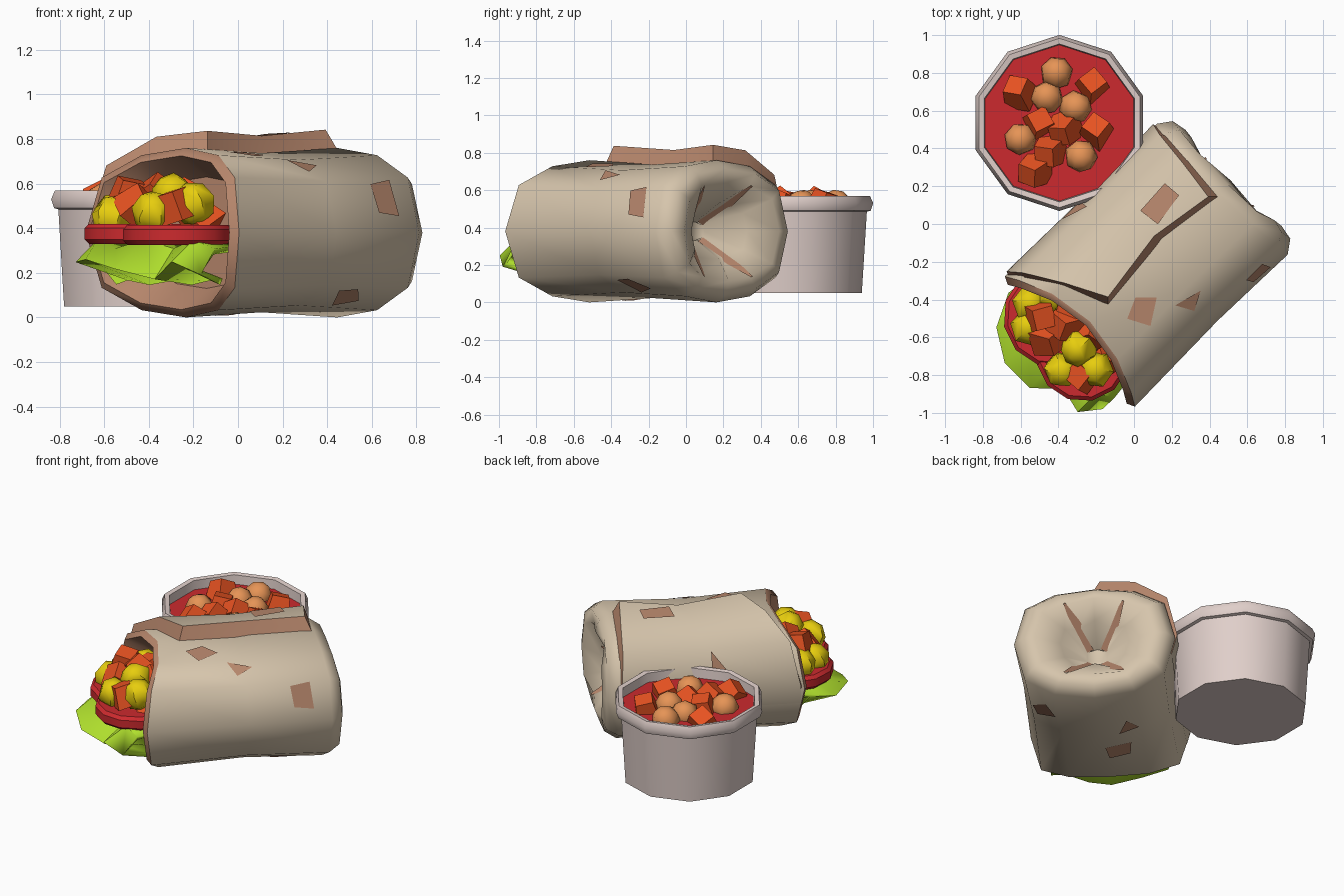
import bpy, bmesh, math, random
from mathutils import Vector, Matrix

if "Cube" in bpy.data.objects:
    bpy.data.objects.remove(bpy.data.objects["Cube"])
random.seed(4)


def mat(name, *rgb):
    m = bpy.data.materials.new(name)
    lin = [((c / 255 + 0.055) / 1.055) ** 2.4 for c in rgb]
    m.diffuse_color = (*lin, 1)
    m.use_nodes = True
    m.node_tree.nodes["Principled BSDF"].inputs["Base Color"].default_value = m.diffuse_color
    return m


TORT = mat("tortilla", 214, 197, 172)
BROWN = mat("toasted brown", 186, 137, 110)
CUP = mat("cup grey pink", 224, 207, 202)
RED = mat("tomato red", 204, 42, 46)
GREEN = mat("lettuce green", 178, 226, 46)
YELLOW = mat("corn yellow", 234, 208, 14)
ORANGE = mat("pepper orange", 236, 84, 34)
TAN = mat("bean tan", 230, 148, 86)


def build(name, verts, faces, mats, idx=None, angle=40):
    me = bpy.data.meshes.new(name)
    me.from_pydata([tuple(v) for v in verts], [], faces)
    for m in mats:
        me.materials.append(m)
    if idx:
        for p, i in zip(me.polygons, idx):
            p.material_index = i
    bm = bmesh.new()
    bm.from_mesh(me)
    bmesh.ops.recalc_face_normals(bm, faces=bm.faces)
    bm.to_mesh(me)
    bm.free()
    ob = bpy.data.objects.new(name, me)
    bpy.context.collection.objects.link(ob)
    bpy.ops.object.select_all(action='DESELECT')
    ob.select_set(True)
    bpy.context.view_layer.objects.active = ob
    if angle:
        bpy.ops.object.shade_smooth_by_angle(angle=math.radians(angle))
    return ob


def loft(rings):
    n = len(rings[0])
    verts = [v for r in rings for v in r]
    faces = [(k * n + i, k * n + (i + 1) % n, (k + 1) * n + (i + 1) % n, (k + 1) * n + i)
             for k in range(len(rings) - 1) for i in range(n)]
    faces += [tuple(range(n))[::-1], tuple(range((len(rings) - 1) * n, len(rings) * n))]
    return verts, faces


# Wrap frame: u runs along the roll to the closed end, v across it
def W(u, v, z):
    return Vector(((u - v) * math.sqrt(.5), (u + v) * math.sqrt(.5), z))


def ring_pt(ring, deg):
    u, bow, hv, hz, fold = ring
    c, s = math.cos(math.radians(deg)), math.sin(math.radians(deg))
    if round(deg) % 360 in (60, 120, 240, 300):
        u -= fold
    return Vector((u + bow * c * c, -.2 + hv * c, .38 + math.copysign(abs(s) ** .62, s) * hz))


OPEN, MID, CLOSED = (-.53, -.15, .487, .38, 0), (-.05, 0, .475, .357, 0), (.43, .03, .49, .38, 0)
RINGS = [(-.40, -.08, .34, .25, 0), (-.47, -.1, .38, .285, 0), (-.56, -.14, .445, .345, 0),
         OPEN, MID, CLOSED, (.50, .03, .44, .335, .0), (.525, .02, .36, .265, .03),
         (.45, 0, .21, .15, .08), (.27, 0, .07, .05, .02)]


def surf(u, deg, off=0.0):
    """Point on the faceted roll, pushed outwards by off."""
    a = math.floor(deg / 30) * 30
    f = (deg - a) / 30
    o, m, c = [ring_pt(r, a).lerp(ring_pt(r, a + 30), f) for r in (OPEN, MID, CLOSED)]
    p, q = (o, m) if u < m.x else (m, c)
    r = p.lerp(q, (u - p.x) / (q.x - p.x))
    e = ring_pt(MID, a + 30) - ring_pt(MID, a)
    n = Vector((0, e.z, -e.y)).normalized()
    r += n * off
    return W(u, r.y, r.z)


# Tortilla roll with hollow open end and tucked closed end
v, f = loft([[W(*ring_pt(r, 30 * i)) for i in range(12)] for r in RINGS])
idx = [1 if i < 36 else 0 for i in range(len(f))]
idx[-2] = 1
build("tortilla_roll", v, f, [TORT, BROWN], idx, 55)

# Brown fold slits in the closed end
for k, deg in enumerate((60, 120, 240, 300)):
    left, right = [], []
    for r, w in zip(RINGS[7:], (.006, .036, .03)):
        p = ring_pt(r, deg)
        t = Vector((0, -math.sin(math.radians(deg)), math.cos(math.radians(deg)))) * w
        p.x += .018
        left.append(W(*(p + t)))
        right.append(W(*(p - t)))
    build(f"fold_slit_{k}", left + right, [(i, i + 1, i + 4, i + 3) for i in range(2)], [BROWN])

# Overlapping flap with brown skirt: (angle, lift, start u, end u)
COLS = [(-12, .004, -.66, .44), (3, .02, -.655, .445), (32, .055, -.60, .43), (62, .085, -.48, .41)]
verts, faces, idx = [], [], []
for deg, lift, u0, u1 in COLS:
    for t in (0, .5, 1):
        verts.append(surf(u0 + (u1 - u0) * t, deg, lift))
for u, d in ((-.37, 87), (.03, 80), (.38, 87)):
    verts.append(surf(u, d, 0) + Vector((0, 0, .088 - .004 * (d == 80))))
for c in range(4):
    for r in range(2):
        a = c * 3 + r
        faces.append((a, a + 1, a + 4, a + 3))
        idx.append(0)
border = [0, 3, 6, 9, 12, 13, 14, 11, 8, 5, 2]
low = [surf(u0 - .01, d, -.01) for d, l, u0, u1 in COLS]
low += [surf(-.40, 91, -.01), surf(.05, 85, -.01), surf(.42, 92, -.01)]
low += [surf(min(u1 + .03, .45), d, -.01) for d, l, u0, u1 in COLS[::-1]]
base = len(verts)
verts += low
for i in range(len(border) - 1):
    faces.append((border[i], border[i + 1], base + i + 1, base + i))
    idx.append(1)
build("tortilla_flap", verts, faces, [TORT, BROWN], idx, 52)

# Toasted patches: centre (u, angle), then corner offsets
QUAD = [(-.10, -9), (.0, -12), (.09, 3), (-.03, 11)]
TRAP = [(-.07, -9), (.05, -11), (.07, 9), (-.05, 7)]
TRI = [(-.07, -7), (.08, 0), (-.02, 9)]
for k, (u, d, shape) in enumerate([(-.29, 109, [(-.09, -3), (.02, -9), (.10, 1), (-.03, 11)]), (-.08, 130, TRI),
                                   (.28, 162, TRAP), (.16, 225, QUAD), (-.25, 282, TRAP), (0, 290, TRI)]):
    build(f"toasted_patch_{k}", [surf(u + a, d + b, .006) for a, b in shape],
          [tuple(range(len(shape)))], [BROWN], angle=0)

# Patches on the flap, placed inside a flap face: (corner indices, offsets, lift)
for k, (corners, shape, lift) in enumerate([
        ((10, 11, 14, 13), [(.24, .05), (.68, .0), (.70, .50), (.20, .75)], (0, 0, .009)),
        ((3, 4, 7, 6), [(.72, .25), (.97, .2), (.95, .95)], (-.008, .008, .004))]):
    q = [verts[i] for i in corners]
    build(f"flap_patch_{k}", [q[0].lerp(q[1], s).lerp(q[3].lerp(q[2], s), t) + Vector(lift) for s, t in shape],
          [tuple(range(len(shape)))], [BROWN], angle=0)


# Tomato slices
def disc(cx, cy, prof, n, phase=0.0):
    return [[Vector((cx + r * math.cos(2 * math.pi * i / n + phase), cy + r * math.sin(2 * math.pi * i / n + phase), z))
             for i in range(n)] for r, z in prof]


for k, (x, y, r, z) in enumerate([(-.425, -.49, .268, .33), (-.27, -.69, .25, .325)]):
    v, f = loft(disc(x, y, [(r - .02, z), (r, z + .02), (r, z + .07), (r - .02, z + .09)], 12, .2))
    build(f"tomato_slice_{k}", v, f, [RED])

# Lettuce leaf: wavy outer edge (u, v, z), folded back under
EDGE = [(-.72, .20, .29), (-.89, .12, .25), (-.99, -.04, .26), (-.99, -.22, .22),
        (-.87, -.35, .18), (-.90, -.49, .25), (-.80, -.57, .20)]
rows = [[W(-.45, b * .9 - .03, .32) for a, b, c in EDGE],
        [W(a * .5 - .32, b, .335 if i % 2 else .295) for i, (a, b, c) in enumerate(EDGE)],
        [W(*e) for e in EDGE],
        [W(-.64, b * .85 - .05, .18 if i % 2 else .16) for i, (a, b, c) in enumerate(EDGE)]]
leaf = build("lettuce_leaf", [p for r in rows for p in r],
             [(r * 7 + i, r * 7 + i + 1, r * 7 + i + 8, r * 7 + i + 7) for r in range(3) for i in range(6)], [GREEN])
sol = leaf.modifiers.new("thickness", 'SOLIDIFY')
sol.thickness = .03
sol.offset = 0


# Chunks of vegetables
def chunk(name, loc, m, size, sides, ball):
    bm = bmesh.new()
    if ball:
        bmesh.ops.create_uvsphere(bm, u_segments=sides, v_segments=sides - 2, radius=size)
    else:
        bmesh.ops.create_cone(bm, cap_ends=True, segments=4, radius1=size * .78, radius2=size * .58, depth=size)
    R = Matrix.Rotation(random.uniform(0, 6), 4, 'Z') @ Matrix.Rotation(random.uniform(.2, .9), 4, 'X')
    bmesh.ops.transform(bm, matrix=Matrix.Translation(loc) @ R, verts=bm.verts)
    v = [p.co.copy() for p in bm.verts]
    f = [[p.index for p in q.verts] for q in bm.faces]
    bm.free()
    build(name, v, f, [m], angle=50)


for k, p in enumerate([(-.55, -.42, .46), (-.56, -.55, .45), (-.38, -.77, .47), (-.29, -.66, .55), (-.20, -.77, .51),
                       (-.42, -.38, .5)]):
    chunk(f"corn_{k}", p, YELLOW, .10, 6, True)
for k, p in enumerate([(-.49, -.49, .55), (-.45, -.61, .50), (-.37, -.53, .55), (-.28, -.80, .50), (-.22, -.58, .53),
                       (-.17, -.71, .44), (-.34, -.45, .53)]):
    chunk(f"pepper_{k}", p, ORANGE, .135, 4, False)

# Sauce cup with rolled rim, and the salsa in it
CX, CY = -.395, .535
v, f = loft(disc(CX, CY, [(.405, .05), (.432, .485), (.452, .49), (.466, .53), (.448, .57), (.418, .565),
                          (.41, .46)], 10, math.pi / 2))
build("sauce_cup", v, f, [CUP], angle=50)
v, f = loft(disc(CX, CY, [(.412, .48), (.416, .505)], 10, math.pi / 2))
build("salsa", v, f, [RED])
for k, (x, y) in enumerate([(-.61, .70), (-.22, .74), (-.50, .54), (-.37, .50), (-.20, .50), (-.45, .38), (-.53, .28)]):
    chunk(f"salsa_chunk_{k}", (x, y, .525), ORANGE, .13, 4, False)
for k, (x, y) in enumerate([(-.41, .80), (-.46, .67), (-.31, .62), (-.60, .45), (-.28, .36)]):
    chunk(f"salsa_bean_{k}", (x, y, .515), TAN, .088, 7, True)
